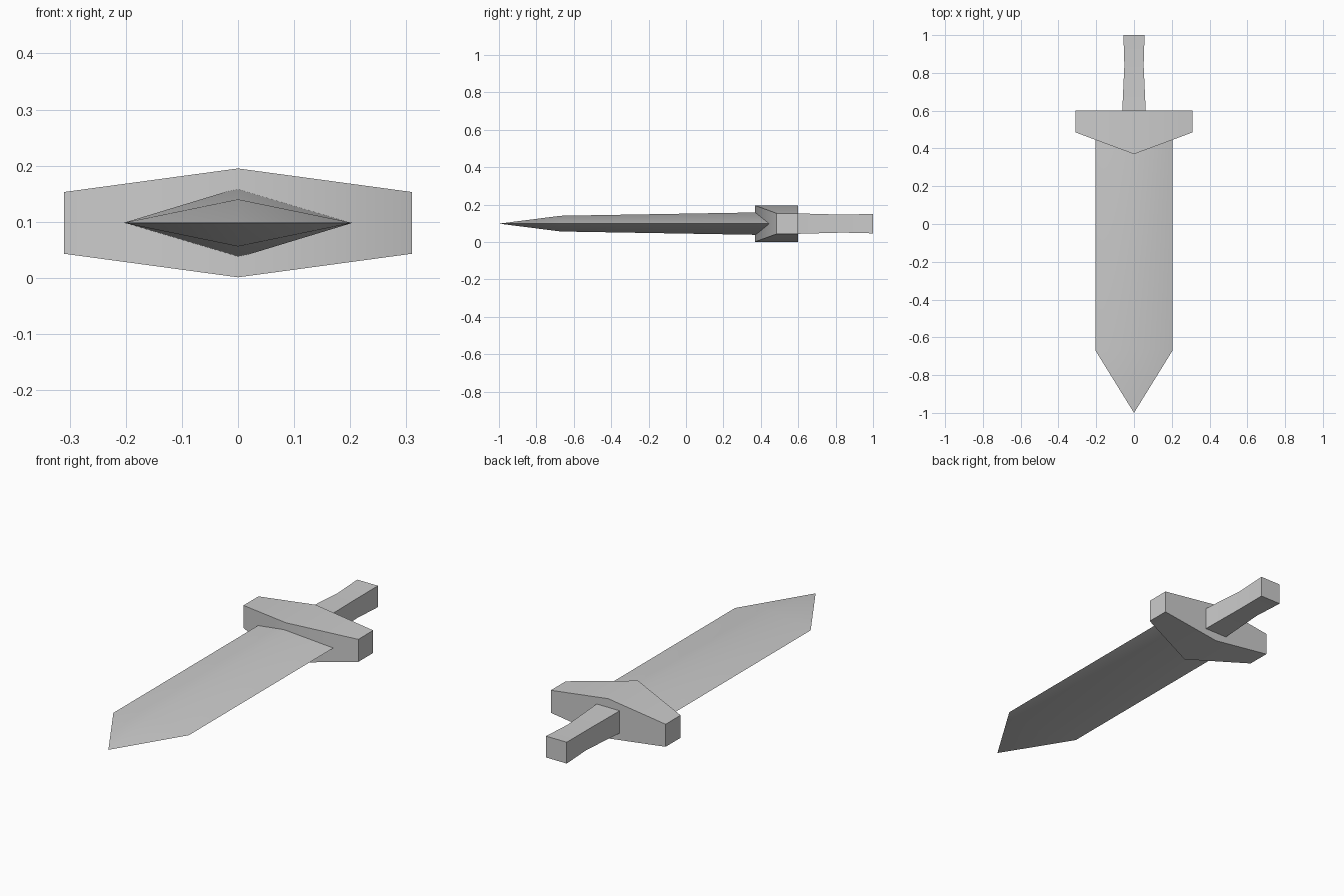
import bpy, bmesh, math

MID = 0.098  # height of the sword's centre plane

cube = bpy.data.objects.get("Cube")
if cube:
    bpy.data.objects.remove(cube, do_unlink=True)

steel = bpy.data.materials.new("plain_grey")
steel.use_nodes = True
GREY = (0.6, 0.6, 0.6, 1)
steel.diffuse_color = GREY
steel.node_tree.nodes["Principled BSDF"].inputs["Base Color"].default_value = GREY


def loft(name, rings, tip=None):
    """Skin a row of four-point rings, capping the ends or closing on a tip."""
    bm = bmesh.new()
    rows = [[bm.verts.new(p) for p in ring] for ring in rings]
    for a, b in zip(rows, rows[1:]):
        for i in range(4):
            j = (i + 1) % 4
            bm.faces.new((a[i], a[j], b[j], b[i]))
    bm.faces.new(rows[0])
    if tip:
        point = bm.verts.new(tip)
        for i in range(4):
            bm.faces.new((rows[-1][i], rows[-1][(i + 1) % 4], point))
    else:
        bm.faces.new(rows[-1])
    bmesh.ops.recalc_face_normals(bm, faces=bm.faces)
    mesh = bpy.data.meshes.new(name)
    bm.to_mesh(mesh)
    bm.free()
    mesh.materials.append(steel)
    obj = bpy.data.objects.new(name, mesh)
    bpy.context.collection.objects.link(obj)
    bpy.ops.object.select_all(action="DESELECT")
    obj.select_set(True)
    bpy.context.view_layer.objects.active = obj
    bpy.ops.object.shade_smooth_by_angle(angle=math.radians(50))
    return obj


def diamond(y, w, h):
    return [(w, y, MID), (0, y, MID + h), (-w, y, MID), (0, y, MID - h)]


def box_y(y, w, h):
    return [(sx * w, y, MID + sz * h) for sx, sz in ((1, 1), (-1, 1), (-1, -1), (1, -1))]


def box_x(x, front, back, h):
    return [(x, front, MID + h), (x, back, MID + h), (x, back, MID - h), (x, front, MID - h)]


# Blade: diamond section running to a point
loft("blade", [diamond(0.5, 0.204, 0.062), diamond(-0.67, 0.204, 0.042)], (0, -1, MID))

# Guard: thick in the middle, tapering to both ends
loft("guard", [box_x(-0.31, 0.485, 0.6, 0.055),
               box_x(0, 0.37, 0.6, 0.097),
               box_x(0.31, 0.485, 0.6, 0.055)])

# Grip: square bar with a slight waist
loft("grip", [box_y(0.58, 0.063, 0.055), box_y(0.84, 0.051, 0.048), box_y(1.0, 0.056, 0.052)])
